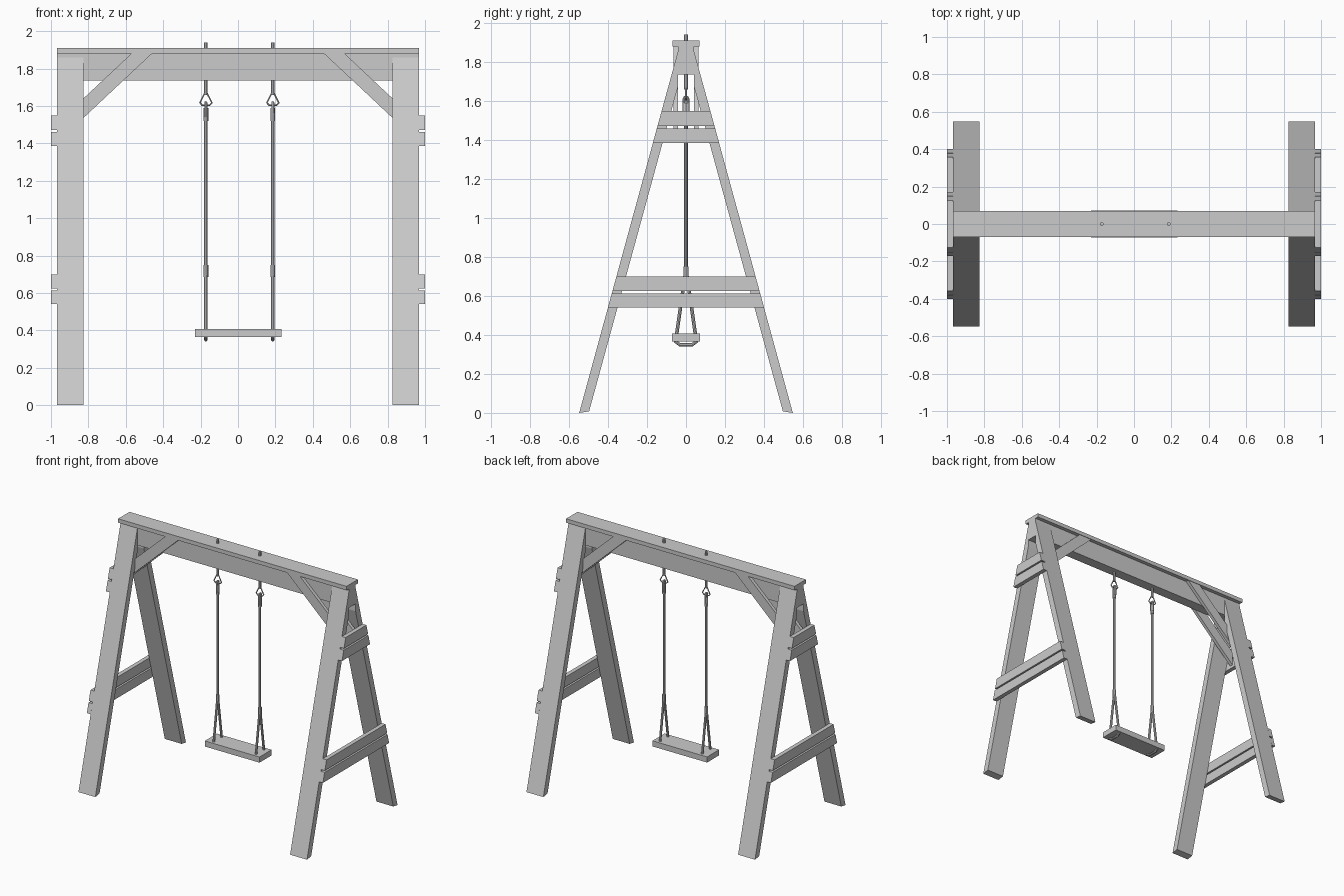
import bpy, bmesh
from mathutils import Vector

if "Cube" in bpy.data.objects:
    bpy.data.objects.remove(bpy.data.objects["Cube"])


def prism(name, pts, axis, a, b):
    """Extrude a 2D profile along axis: 'x' profile is (y, z), 'y' profile is (x, z)."""
    def at(p, d):
        return (d, p[0], p[1]) if axis == 'x' else (p[0], d, p[1])
    bm = bmesh.new()
    lo = [bm.verts.new(at(p, a)) for p in pts]
    hi = [bm.verts.new(at(p, b)) for p in pts]
    n = len(pts)
    bm.faces.new(lo)
    bm.faces.new(hi)
    for i in range(n):
        j = (i + 1) % n
        bm.faces.new((lo[i], lo[j], hi[j], hi[i]))
    bmesh.ops.recalc_face_normals(bm, faces=bm.faces)
    me = bpy.data.meshes.new(name)
    bm.to_mesh(me)
    bm.free()
    ob = bpy.data.objects.new(name, me)
    bpy.context.collection.objects.link(ob)
    return ob


def box(name, x0, x1, y0, y1, z0, z1):
    return prism(name, [(y0, z0), (y1, z0), (y1, z1), (y0, z1)], 'x', x0, x1)


def tube(name, pts, r, closed=False):
    """Round tube along a path, converted to a smooth mesh."""
    cu = bpy.data.curves.new(name, 'CURVE')
    cu.dimensions = '3D'
    cu.bevel_depth = r
    cu.bevel_resolution = 2
    cu.use_fill_caps = True
    sp = cu.splines.new('POLY')
    sp.points.add(len(pts) - 1)
    for p, c in zip(sp.points, pts):
        p.co = (*c, 1)
    sp.use_cyclic_u = closed
    ob = bpy.data.objects.new(name, cu)
    bpy.context.collection.objects.link(ob)
    bpy.ops.object.select_all(action='DESELECT')
    ob.select_set(True)
    bpy.context.view_layer.objects.active = ob
    bpy.ops.object.convert(target='MESH')
    bpy.ops.object.shade_smooth_by_angle()
    return ob


def leg_y(z):
    """Outer edge of the sloping legs at height z."""
    return 0.548 - 0.273 * z


# Top beam and its cap board
END = 0.968
box("top_beam", -END, END, -0.04, 0.04, 1.735, 1.88)
box("beam_cap", -END, END, -0.069, 0.069, 1.88, 1.91)

for sx, side in ((-1, "left"), (1, "right")):
    for sy, face in ((-1, "front"), (1, "back")):
        # Sloping legs, cut to sit against the beam
        leg = [(0.548, 0), (0.497, 0.008), (0.04, 1.678), (0.04, 1.86)]
        prism(f"{side}_{face}_leg", [(sy * y, z) for y, z in leg],
              'x', sx * 0.825, sx * END)
        # Diagonal braces between beam and leg frame
        brace = [(0.46, 1.88), (0.57, 1.88), (0.966, 1.51), (0.966, 1.405)]
        prism(f"{side}_{face}_brace", [(sx * x, z) for x, z in brace],
              'y', sy * 0.04, sy * 0.065)
    # Pairs of cross slats with ends following the leg slope
    for i, (z0, z1) in enumerate(((0.54, 0.613), (0.625, 0.70),
                                  (1.385, 1.46), (1.472, 1.548))):
        a, b = leg_y(z0), leg_y(z1)
        prism(f"{side}_cross_slat_{i + 1}", [(-a, z0), (a, z0), (b, z1), (-b, z1)],
              'x', sx * END, sx * 1.0)

# Swing seat
box("seat", -0.23, 0.233, -0.073, 0.073, 0.365, 0.408)

for x, side in ((-0.172, "left"), (0.186, "right")):
    # Hanger bolt through the beam
    tube(f"{side}_hanger_bolt", [(x, 0, 1.66), (x, 0, 1.94)], 0.0095)
    # Wire shackle
    ring = [(-0.008, 1.665), (-0.032, 1.617), (-0.02, 1.605),
            (0.02, 1.605), (0.032, 1.617), (0.008, 1.665)]
    tube(f"{side}_shackle", [(x + u, 0, z) for u, z in ring], 0.0045, True)
    # Rope eye over the shackle, bound by a sleeve
    eye = [(-0.009, 1.54), (-0.01, 1.61), (-0.006, 1.619),
           (0.006, 1.619), (0.01, 1.61), (0.009, 1.54)]
    tube(f"{side}_rope_eye", [(x, y, z) for y, z in eye], 0.008)
    tube(f"{side}_upper_sleeve", [(x, 0, 1.52), (x, 0, 1.59)], 0.013)
    # Main rope and lower sleeve
    tube(f"{side}_rope", [(x, 0, 0.69), (x, 0, 1.55)], 0.009)
    tube(f"{side}_lower_sleeve", [(x, 0, 0.685), (x, 0, 0.75)], 0.013)
    # Rope sling that splits and passes under the seat
    sling = [(0.006, 0.70), (0.047, 0.41), (0.053, 0.365), (0.03, 0.349)]
    path = [(x, -y, z) for y, z in sling] + [(x, y, z) for y, z in reversed(sling)]
    tube(f"{side}_seat_sling", path, 0.009)
